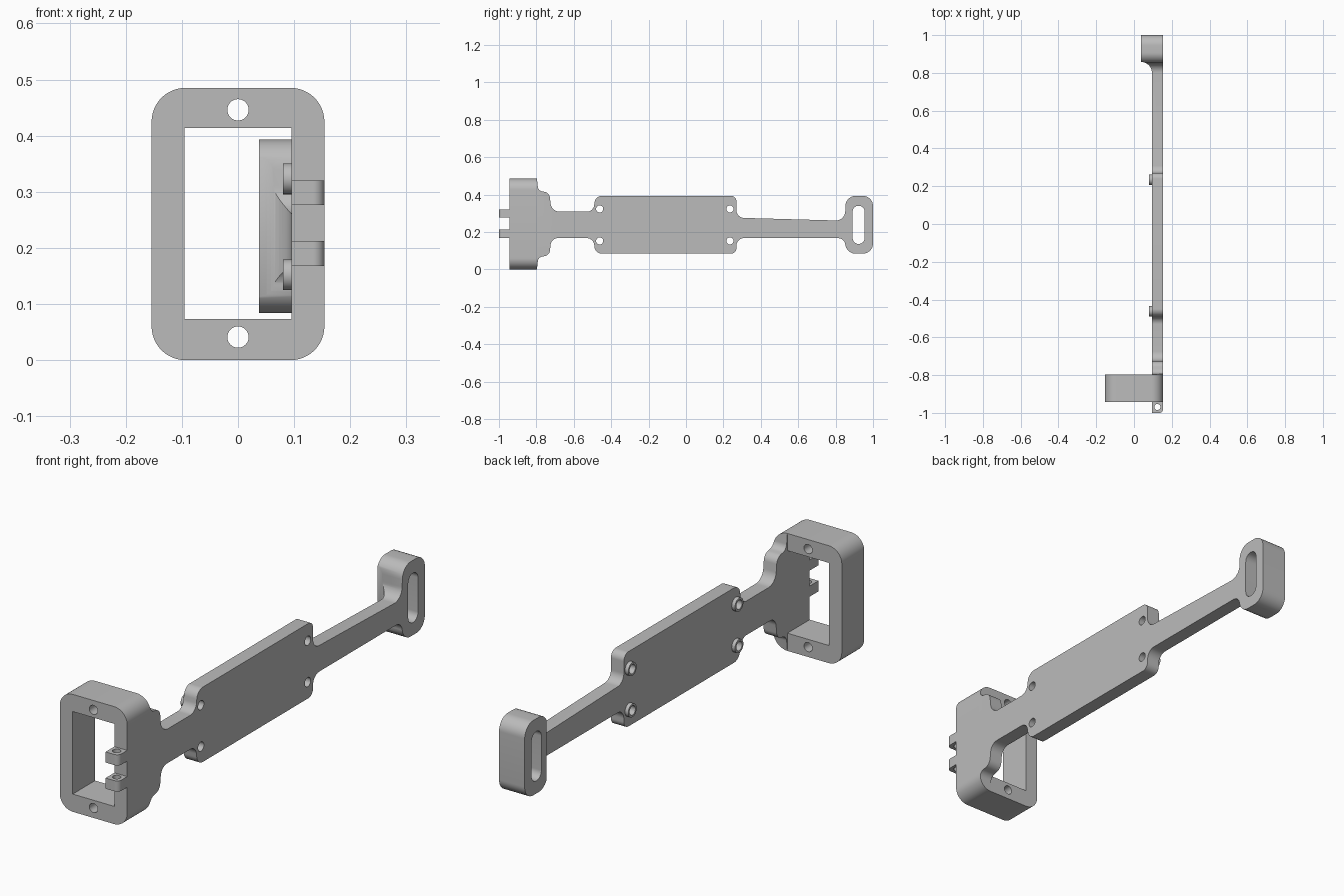
import bpy, bmesh, math
from mathutils import Vector

if "Cube" in bpy.data.objects:
    bpy.data.objects.remove(bpy.data.objects["Cube"], do_unlink=True)

grey = bpy.data.materials.new("plain_grey")
grey.use_nodes = True
COLOUR = (0.5, 0.5, 0.5, 1)
grey.diffuse_color = COLOUR
grey.node_tree.nodes["Principled BSDF"].inputs["Base Color"].default_value = COLOUR


def rounded(points, steps=12):
    """Polygon from (u, v, radius) corners, each replaced by an arc."""
    out = []
    for i, (u, v, r) in enumerate(points):
        p = Vector((u, v))
        if r == 0:
            out.append(p)
            continue
        a = (Vector(points[i - 1][:2]) - p).normalized()
        b = (Vector(points[(i + 1) % len(points)][:2]) - p).normalized()
        half = a.angle(b) / 2
        centre = p + (a + b).normalized() * (r / math.sin(half))
        t = r / math.tan(half)
        s, e = p + a * t - centre, p + b * t - centre
        sweep = math.pi - 2 * half
        for k in range(steps + 1):
            f = k / steps
            d = (s * math.sin((1 - f) * sweep) + e * math.sin(f * sweep)) / math.sin(sweep)
            out.append(centre + d)
    return out


def rect(u0, u1, v0, v1, r=0):
    return rounded([(u0, v0, r), (u1, v0, r), (u1, v1, r), (u0, v1, r)])


def circle(u, v, r, n=32):
    return [(u + r * math.cos(k * math.tau / n), v + r * math.sin(k * math.tau / n))
            for k in range(n)]


def prism(name, loop, axis, lo, hi):
    """Extrude a 2D loop along x, y or z."""
    place = {"x": lambda u, v, w: (w, u, v),
             "y": lambda u, v, w: (u, w, v),
             "z": lambda u, v, w: (u, v, w)}[axis]
    bm = bmesh.new()
    low = [bm.verts.new(place(u, v, lo)) for u, v in loop]
    high = [bm.verts.new(place(u, v, hi)) for u, v in loop]
    bm.faces.new(low)
    bm.faces.new(high)
    for i in range(len(loop)):
        j = (i + 1) % len(loop)
        bm.faces.new((low[i], low[j], high[j], high[i]))
    bmesh.ops.recalc_face_normals(bm, faces=bm.faces)
    mesh = bpy.data.meshes.new(name)
    bm.to_mesh(mesh)
    bm.free()
    mesh.materials.append(grey)
    obj = bpy.data.objects.new(name, mesh)
    bpy.context.scene.collection.objects.link(obj)
    return obj


def boolean(obj, tool, operation="DIFFERENCE"):
    """Apply a boolean and discard the tool."""
    mod = obj.modifiers.new("cut", "BOOLEAN")
    mod.object, mod.operation, mod.solver = tool, operation, "EXACT"
    bpy.context.view_layer.update()
    graph = bpy.context.evaluated_depsgraph_get()
    mesh = bpy.data.meshes.new_from_object(obj.evaluated_get(graph))
    obj.modifiers.clear()
    obj.data = mesh
    bpy.data.objects.remove(tool, do_unlink=True)


OUT, IN = 0.154, 0.095      # outer and inner faces of the plate
parts = []

# Rectangular frame with opening and two screw holes
frame = prism("end_frame", rect(-OUT, OUT, 0, 0.485, 0.06), "y", -0.943, -0.797)
boolean(frame, prism("cutter", rect(-IN, IN, 0.073, 0.414), "y", -1.2, -0.5))
for z in (0.041, 0.446):
    boolean(frame, prism("cutter", circle(0, z, 0.019), "y", -1.2, -0.5))
parts.append(frame)

# Arm outline: y, upper z, lower z, corner radius
profile = [(-0.797, 0.485, 0.0, 0), (-0.79, 0.42, 0.065, 0.03),
           (-0.73, 0.41, 0.075, 0.035), (-0.72, 0.308, 0.167, 0.05),
           (-0.495, 0.308, 0.167, 0.04), (-0.485, 0.393, 0.084, 0.04),
           (0.27, 0.393, 0.084, 0.03), (0.27, 0.276, 0.167, 0.04),
           (0.85, 0.26, 0.167, 0.05), (0.854, 0.393, 0.084, 0.055),
           (1.0, 0.393, 0.084, 0.055)]
outline = [(y, up, r) for y, up, _, r in profile]
outline += [(y, low, min(r, 0.04)) for y, _, low, r in reversed(profile)]
outline[11] = (1.0, 0.084, 0.055)
outline[12] = (0.854, 0.084, 0.055)
arm = prism("arm_with_handle", rounded(outline), "x", 0.037, OUT)

# Thin the arm to plate thickness, leaving a concave sweep into the handle
sweep = [(0, -1.2), (IN, -1.2)]
for k in range(13):
    a = k / 12 * math.pi / 2
    sweep.append((0.037 + 0.058 * math.cos(a), 0.80 + 0.058 * math.sin(a)))
sweep.append((0, 0.858))
boolean(arm, prism("cutter", sweep, "z", -1, 1))

# Round the flared end to follow the frame corners
boolean(arm, prism("envelope", rect(-OUT, OUT, 0, 0.485, 0.06), "y", -1.1, 1.1), "INTERSECT")

# Handle slot
boolean(arm, prism("cutter", rect(0.891, 0.955, 0.136, 0.34, 0.0315), "x", -0.5, 0.5))
parts.append(arm)

# Screw holes with raised bosses on the inner face
for y in (-0.4615, 0.235):
    for z in (0.152, 0.323):
        boolean(arm, prism("cutter", circle(y, z, 0.019), "x", -0.5, 0.5))
        boss = prism("screw_boss", circle(y, z, 0.0275), "x", 0.08, IN)
        boolean(boss, prism("cutter", circle(y, z, 0.019), "x", -0.5, 0.5))
        parts.append(boss)

# Hinge lugs on the front of the frame
for z in (0.168, 0.276):
    lug = prism("hinge_lug", rounded([(IN, -0.943, 0), (IN, -1.0, 0),
                                      (OUT, -1.0, 0.02), (OUT, -0.943, 0)]),
                "z", z, z + 0.044)
    boolean(lug, prism("cutter", circle(0.124, -0.969, 0.016), "z", -1, 1))
    parts.append(lug)

# Smooth the curves, keep the edges crisp
bpy.ops.object.select_all(action="DESELECT")
for obj in parts:
    obj.select_set(True)
bpy.context.view_layer.objects.active = arm
bpy.ops.object.shade_smooth_by_angle(angle=math.radians(30))
